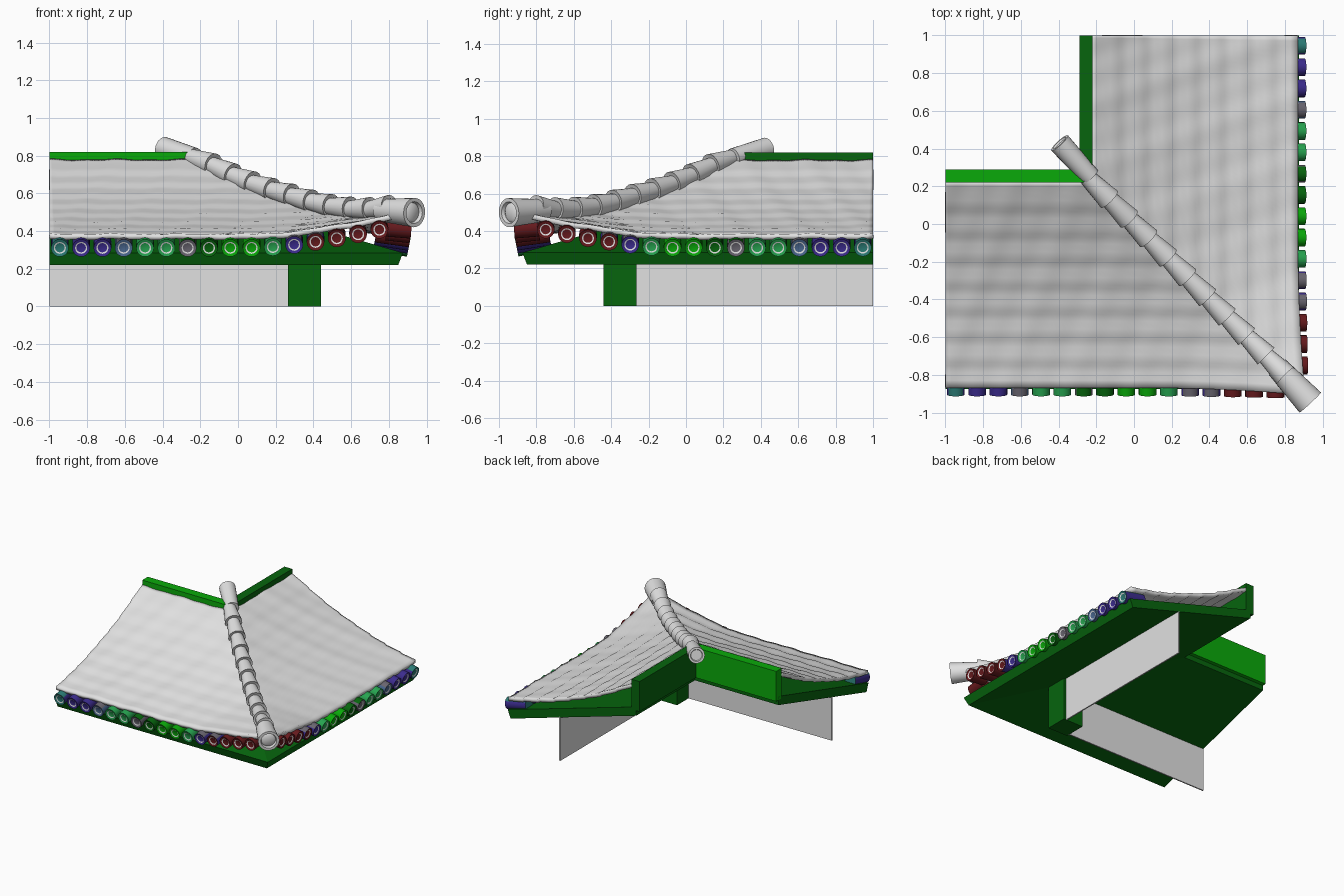
import bpy, bmesh, math
from mathutils import Matrix, Vector

if "Cube" in bpy.data.objects:
    bpy.data.objects.remove(bpy.data.objects["Cube"], do_unlink=True)


def material(name, r, g, b):
    m = bpy.data.materials.new(name)
    m.use_nodes = True
    m.diffuse_color = (r, g, b, 1)
    m.node_tree.nodes["Principled BSDF"].inputs["Base Color"].default_value = (r, g, b, 1)
    return m


TILE = material("tile_white", 0.75, 0.75, 0.75)
WALL = material("plaster_white", 0.75, 0.75, 0.75)
DARK = material("dark_green", 0.002, 0.13, 0.004)
BRIGHT = material("bright_green", 0.003, 0.4, 0.003)
TEAL = material("teal", 0.025, 0.2, 0.18)
PURPLE = material("purple", 0.045, 0.025, 0.27)
STEEL = material("steel_blue", 0.07, 0.14, 0.28)
SEA = material("sea_green", 0.02, 0.37, 0.08)
MAUVE = material("mauve_grey", 0.14, 0.13, 0.16)
RED = material("dark_red", 0.13, 0.01, 0.012)

# Reflection across the hip line turns the front wing into the side wing
SWAP = Matrix(((0, -1, 0, 0), (-1, 0, 0, 0), (0, 0, 1, 0), (0, 0, 0, 1)))


def finish(name, bm, mats, smooth=None):
    me = bpy.data.meshes.new(name)
    bm.to_mesh(me)
    bm.free()
    for m in mats:
        me.materials.append(m)
    if smooth:
        me.shade_smooth()
        me.set_sharp_from_angle(angle=math.radians(smooth))
    ob = bpy.data.objects.new(name, me)
    bpy.context.collection.objects.link(ob)
    return ob


def other_wing(ob, name):
    dup = ob.copy()
    dup.data = ob.data.copy()
    dup.name = name
    dup.data.transform(SWAP)
    dup.data.flip_normals()
    bpy.context.collection.objects.link(dup)
    return dup


def prism(name, bottom, top, mat):
    """Solid between two matching loops."""
    bm = bmesh.new()
    lo = [bm.verts.new(p) for p in bottom]
    hi = [bm.verts.new(p) for p in top]
    bm.faces.new(lo)
    bm.faces.new(hi)
    n = len(lo)
    for i in range(n):
        bm.faces.new((lo[i], lo[(i + 1) % n], hi[(i + 1) % n], hi[i]))
    bmesh.ops.recalc_face_normals(bm, faces=bm.faces)
    return finish(name, bm, [mat])


def box(name, x0, x1, y0, y1, z0, z1, mat):
    loop = [(x0, y0), (x1, y0), (x1, y1), (x0, y1)]
    return prism(name, [(x, y, z0) for x, y in loop], [(x, y, z1) for x, y in loop], mat)


def tube(bm, a, b, ra, rb, rings, segments=20):
    """Round bar from a to b; rings = (inset, depth, material) on the b end."""
    a, b = Vector(a), Vector(b)
    axis = b - a
    mat = Matrix.Translation((a + b) / 2) @ axis.to_track_quat('Z', 'Y').to_matrix().to_4x4()
    res = bmesh.ops.create_cone(bm, cap_ends=True, segments=segments, radius1=ra,
                                radius2=rb, depth=axis.length, matrix=mat)
    faces = {f for v in res["verts"] for f in v.link_faces}
    for f in faces:
        f.normal_update()
    cap = max((f for f in faces if len(f.verts) > 4), key=lambda f: f.normal.dot(axis))
    for inset, depth, index in rings:
        bmesh.ops.inset_individual(bm, faces=[cap], thickness=inset, depth=depth)
        cap.material_index = index


# Curved roof wing with soft tile rows and an upturned corner
def lift(x):
    return 0.12 * max(0, (x - 0.1) / 0.75) ** 1.5


def roof_height(d, x):
    return 0.78 - 0.55 * d + 0.165 * d * d + lift(x) * (d / 1.09) ** 2


ROWS, COLS, STEP = 8, 64, 0.008
stations = [(0, 0, 0)]
for r in range(ROWS):
    for k in (0.14, 0.4, 0.7, 1):
        stations.append(((r + k) / ROWS, STEP * (k - 0.14), r))

bm = bmesh.new()
grid = []
for v, bump, r in stations:
    d = 1.09 * v
    line = []
    for j in range(COLS + 1):
        u = j / COLS
        x = -1 + (d + 0.78) * u
        flare = 0.035 * max(0, (x - 0.1) / 0.75) ** 2 * v * v
        wave = 0.0025 * math.sin(17 * x + 6 * d) + 0.002 * math.sin(37 * x + 13 * d)
        line.append(bm.verts.new((x + flare * u, 0.22 - d - flare,
                                  roof_height(d, x) + bump + wave)))
    grid.append(line)
for p, q in zip(grid, grid[1:]):
    for j in range(COLS):
        bm.faces.new((p[j], q[j], q[j + 1], p[j + 1]))
roof = finish("front_roof", bm, [TILE], 60)
solid = roof.modifiers.new("thickness", 'SOLIDIFY')
solid.thickness = 0.028
solid.offset = -1
other_wing(roof, "side_roof")

# Sloping soffit slabs
slab = prism("front_soffit",
             [(-1, -0.85, 0.22), (0.85, -0.85, 0.22), (-0.26, 0.26, 0.54), (-1, 0.26, 0.54)],
             [(-1, -0.875, 0.285), (0.875, -0.875, 0.285), (-0.26, 0.26, 0.61), (-1, 0.26, 0.61)],
             DARK)
other_wing(slab, "side_soffit")

# Ridge beams
beam = box("front_ridge_beam", -1, -0.22, 0.22, 0.29, 0.58, 0.82, BRIGHT)
side_beam = other_wing(beam, "side_ridge_beam")
side_beam.data.materials[0] = DARK

# Corner post and walls
box("corner_post", 0.265, 0.44, -0.44, -0.265, 0, 0.36, DARK)
wall = box("front_wall", -1, 0.27, -0.42, -0.41, 0, 0.35, WALL)
other_wing(wall, "side_wall")

# Painted rafter ends under the eaves: end colour, with some sides and tops repainted
PAINT = [TEAL, PURPLE, PURPLE, STEEL, SEA, SEA, MAUVE, DARK, BRIGHT, BRIGHT,
         SEA, PURPLE, RED, RED, RED, RED]
SIDES = {0: PURPLE, 12: PURPLE}
TOPS = {0: TEAL, 3: MAUVE, 6: DARK, 11: MAUVE, 12: MAUVE}
for i, paint in enumerate(PAINT):
    x = -0.945 + 0.113 * i
    up = lift(x)
    slope = 0.2 - 1.2 * up
    length = 0.13 if x > 0.6 else 0.18
    end = Vector((x, -0.905 - 0.15 * up, 0.31 + up))
    start = end + Vector((0, length, slope * length))
    bm = bmesh.new()
    tube(bm, start, end, 0.047, 0.047, [(0.015, -0.004, 1), (0.007, -0.004, 0)])
    bm.normal_update()
    for f in bm.faces:
        if abs(f.normal.y) < 0.4:
            f.material_index = 3 if f.normal.z > 0.5 else 2
    side = SIDES.get(i, paint)
    rafter = finish(f"front_rafter_{i + 1}", bm, [paint, TILE, side, TOPS.get(i, side)], 40)
    other_wing(rafter, f"side_rafter_{i + 1}")


# Hip ridge of overlapping tapered tiles
def hip_point(t):
    rise = 0.012 + 0.025 * min(1, max(0, t / 0.3))
    return Vector((t, -t, roof_height(max(t + 0.22, 0), t) + rise))


COUNT = 10
bm = bmesh.new()
for i in range(COUNT):
    t0 = -0.25 + 1.04 * i / COUNT
    t1 = t0 + 1.04 / COUNT + 0.015
    tube(bm, hip_point(t0), hip_point(t1) + Vector((0, 0, 0.006)), 0.044, 0.063,
         [(0.012, -0.004, 0)])
finish("hip_tiles", bm, [TILE], 40)

# Large end tiles at the foot and head of the hip
bm = bmesh.new()
tube(bm, (0.76, -0.76, 0.51), (0.935, -0.947, 0.498), 0.06, 0.078,
     [(0.02, 0, 0), (0.006, -0.02, 0), (0.015, 0.01, 0)], 24)
finish("hip_foot_tile", bm, [TILE], 40)
bm = bmesh.new()
tube(bm, (-0.23, 0.25, 0.79), (-0.395, 0.43, 0.84), 0.052, 0.06,
     [(0.015, 0, 0), (0.005, -0.01, 0)], 24)
finish("hip_head_tile", bm, [TILE], 40)
